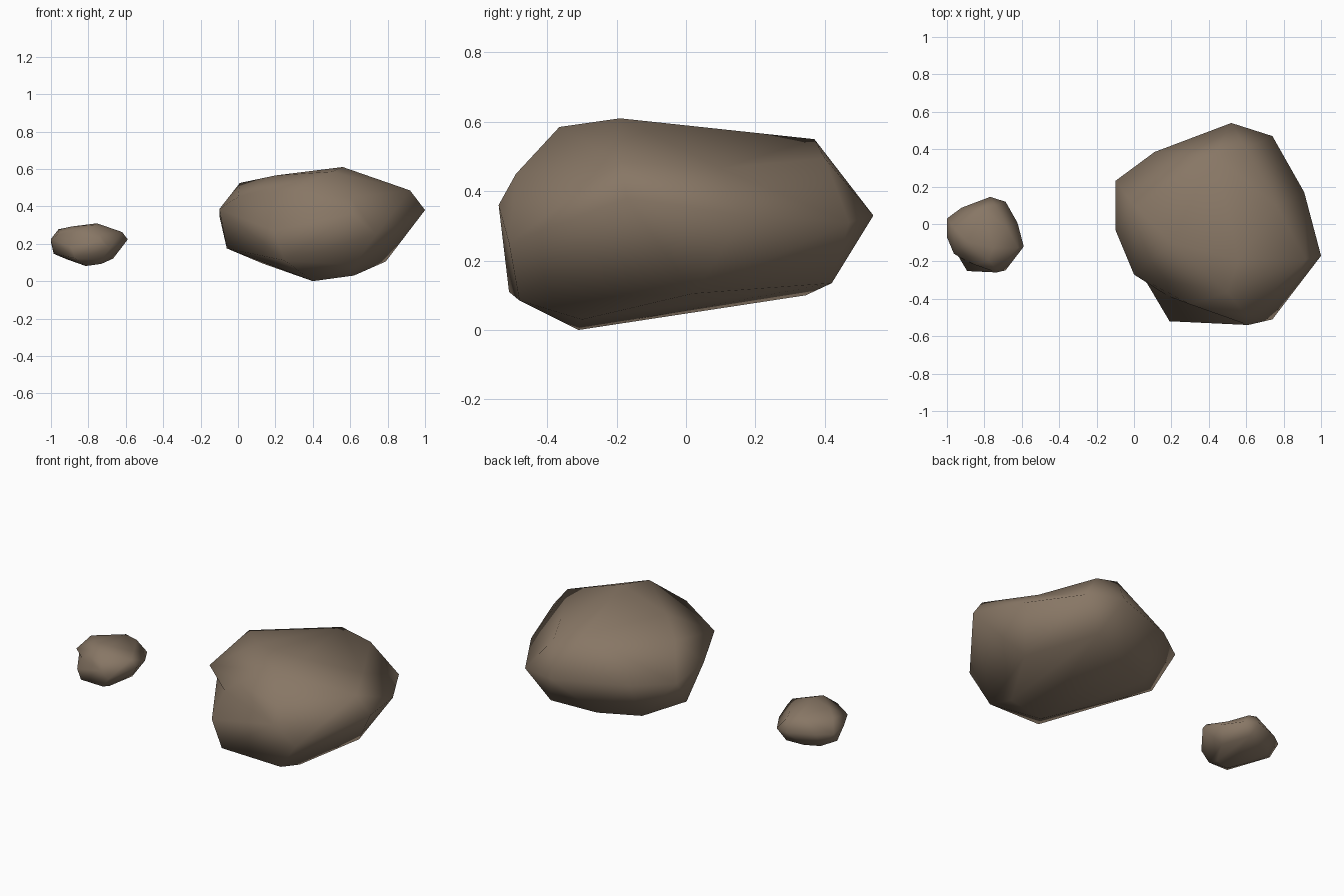
import bpy, bmesh
from mathutils import Vector

if "Cube" in bpy.data.objects:
    bpy.data.objects.remove(bpy.data.objects["Cube"])

stone = bpy.data.materials.new("brown stone")
stone.diffuse_color = (0.245, 0.183, 0.13, 1)
stone.use_nodes = True
stone.node_tree.nodes["Principled BSDF"].inputs["Base Color"].default_value = stone.diffuse_color

# Corner points of the boulder
CORNERS = [
    # top
    (.56, -.19, .61), (.5, -.365, .585), (.2, -.1, .565), (.01, .09, .525),
    (.43, .37, .55), (.6, .4, .495), (.92, -.19, .485), (.3, -.43, .49),
    (.6, -.49, .45), (0, -.27, .45), (.11, .385, .34),
    # middle
    (1, -.17, .38), (.91, .17, .33), (.74, .47, .31), (.52, .54, .33),
    (-.1, .23, .35), (-.1, -.03, .385), (.61, -.54, .36), (.74, -.51, .25),
    (.19, -.52, .27),
    # underside
    (.79, .02, .105), (.62, -.48, .085), (.62, -.3, .03), (.4, -.31, 0),
    (.25, -.51, .11), (-.06, .08, .175), (.13, .23, .095), (.35, .345, .1),
    (.605, .42, .135),
]
# Shallow hollows: hull position, then the position it is sunk to
HOLLOWS = [((.76, .1, .53), (.76, .1, .465)),
           ((.1, -.44, .41), (.18, -.385, .39))]
CENTRE = Vector((.45, 0, .305))


def rock(name, location, scale):
    bm = bmesh.new()
    for p in CORNERS:
        bm.verts.new(Vector(p) - CENTRE)
    sunk = [(bm.verts.new(Vector(a) - CENTRE), Vector(b) - CENTRE) for a, b in HOLLOWS]
    bmesh.ops.convex_hull(bm, input=bm.verts[:])
    for v, target in sunk:
        if v.is_valid and v.link_faces:
            v.co = target
    loose = [v for v in bm.verts if not v.link_faces]
    bmesh.ops.delete(bm, geom=loose, context='VERTS')
    bmesh.ops.recalc_face_normals(bm, faces=bm.faces[:])
    for f in bm.faces:
        f.smooth = True
    for v in bm.verts:
        v.co = v.co * scale
    me = bpy.data.meshes.new(name)
    bm.to_mesh(me)
    bm.free()
    me.materials.append(stone)
    ob = bpy.data.objects.new(name, me)
    ob.location = location
    bpy.context.collection.objects.link(ob)


rock("large_rock", CENTRE, 1)
rock("small_rock", (-.795, -.057, .195), .374)
